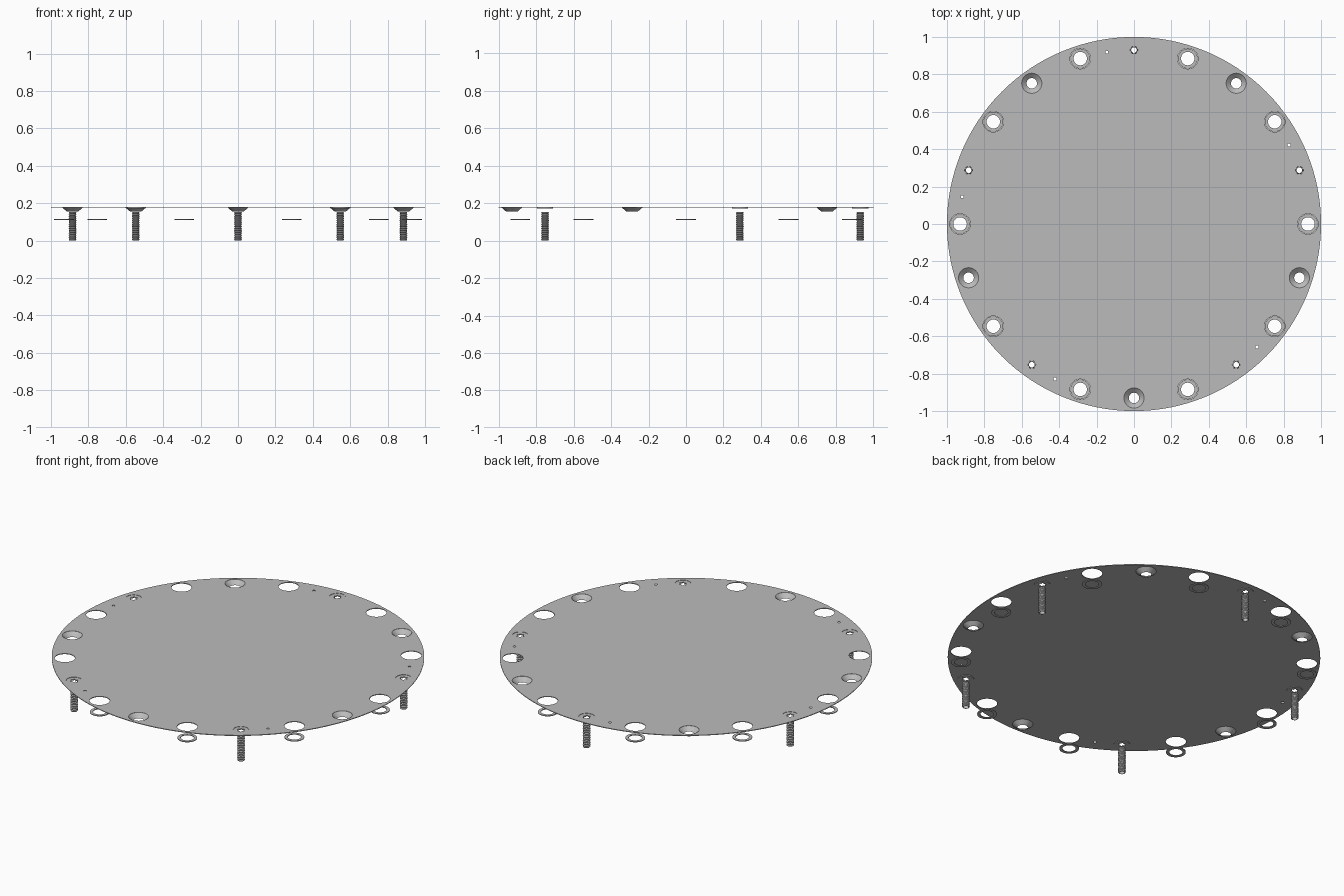
import bpy, bmesh
from math import sin, cos, pi, radians

cube = bpy.data.objects.get("Cube")
if cube:
    bpy.data.objects.remove(cube, do_unlink=True)

grey = bpy.data.materials.new("plain grey")
grey.use_nodes = True
colour = (0.5, 0.5, 0.5, 1)
grey.diffuse_color = colour
grey.node_tree.nodes["Principled BSDF"].inputs["Base Color"].default_value = colour

PITCH_RADIUS = 0.93
PLATE_TOP = 0.18
THICK = 0.004


def on_circle(degrees):
    a = radians(degrees)
    return PITCH_RADIUS * cos(a), PITCH_RADIUS * sin(a)


def circle(radius, centre=(0, 0), steps=32, lobes=0):
    """Outline of a circle; lobes turn it into a six-pointed drive recess."""
    points = []
    for i in range(steps):
        a = 2 * pi * i / steps
        r = radius + lobes * cos(6 * a)
        points.append((centre[0] + r * cos(a), centre[1] + r * sin(a)))
    return points


def flat_part(name, outlines, location, thick=THICK):
    """Thin sheet from an outer outline with holes."""
    curve = bpy.data.curves.new(name, "CURVE")
    curve.dimensions = "2D"
    curve.fill_mode = "BOTH"
    curve.extrude = thick / 2
    for outline in outlines:
        spline = curve.splines.new("POLY")
        spline.points.add(len(outline) - 1)
        for p, (x, y) in zip(spline.points, outline):
            p.co = (x, y, 0, 1)
        spline.use_cyclic_u = True
    obj = bpy.data.objects.new(name, curve)
    obj.location = location
    bpy.context.collection.objects.link(obj)
    bpy.ops.object.select_all(action="DESELECT")
    obj.select_set(True)
    bpy.context.view_layer.objects.active = obj
    bpy.ops.object.convert(target="MESH")
    obj = bpy.context.object
    obj.data.materials.clear()
    obj.data.materials.append(grey)
    return obj


def lathe(name, profile, location, steps=24, closed=False):
    """Revolve (radius, height) points around the vertical axis."""
    bm = bmesh.new()
    rings = [[bm.verts.new((r * cos(2 * pi * i / steps), r * sin(2 * pi * i / steps), z))
              for i in range(steps)] for r, z in profile]
    pairs = list(zip(rings, rings[1:]))
    if closed:
        pairs.append((rings[-1], rings[0]))
    for low, high in pairs:
        for i in range(steps):
            j = (i + 1) % steps
            bm.faces.new((low[i], low[j], high[j], high[i]))
    bmesh.ops.recalc_face_normals(bm, faces=bm.faces)
    mesh = bpy.data.meshes.new(name)
    bm.to_mesh(mesh)
    bm.free()
    mesh.materials.append(grey)
    obj = bpy.data.objects.new(name, mesh)
    obj.location = location
    bpy.context.collection.objects.link(obj)
    bpy.ops.object.select_all(action="DESELECT")
    obj.select_set(True)
    bpy.context.view_layer.objects.active = obj
    bpy.ops.object.shade_smooth_by_angle()
    return obj


washer_angles = range(0, 360, 36)
screw_angles = range(18, 360, 72)
cup_angles = range(54, 360, 72)
pin_angles = range(27, 360, 72)

# Round cover plate with all its holes
outlines = [circle(1, steps=128)]
for angles, radius in ((washer_angles, 0.055), (cup_angles, 0.054),
                       (screw_angles, 0.043), (pin_angles, 0.008)):
    outlines += [circle(radius, on_circle(a)) for a in angles]
flat_part("cover_plate", outlines, (0, 0, PLATE_TOP - THICK / 2))

# Flat washers hanging below the large holes
for n, a in enumerate(washer_angles):
    flat_part(f"washer_{n + 1}", [circle(0.053), circle(0.036)], (*on_circle(a), 0.113))

# Countersunk cups
cup = [(0.028, 0.156), (0.054, PLATE_TOP - 0.001),
       (0.055, PLATE_TOP - THICK), (0.03, 0.155)]
for n, a in enumerate(cup_angles):
    lathe(f"countersunk_cup_{n + 1}", cup, (*on_circle(a), 0), steps=32, closed=True)

# Screws: flush head with a drive recess, and a hollow threaded shank
SHANK_TOP = 0.153
THREADS = 15
thread = [(0.015, 0), (0.017, 0)]
for t in range(THREADS):
    step = SHANK_TOP / THREADS
    thread += [(0.021, (t + 0.5) * step), (0.017, (t + 1) * step)]
thread.append((0.015, SHANK_TOP))
for n, a in enumerate(screw_angles):
    x, y = on_circle(a)
    flat_part(f"screw_head_{n + 1}", [circle(0.043), circle(0.018, steps=48, lobes=0.004)],
              (x, y, PLATE_TOP - 0.005), thick=0.006)
    lathe(f"screw_shank_{n + 1}", thread, (x, y, 0), closed=True)
